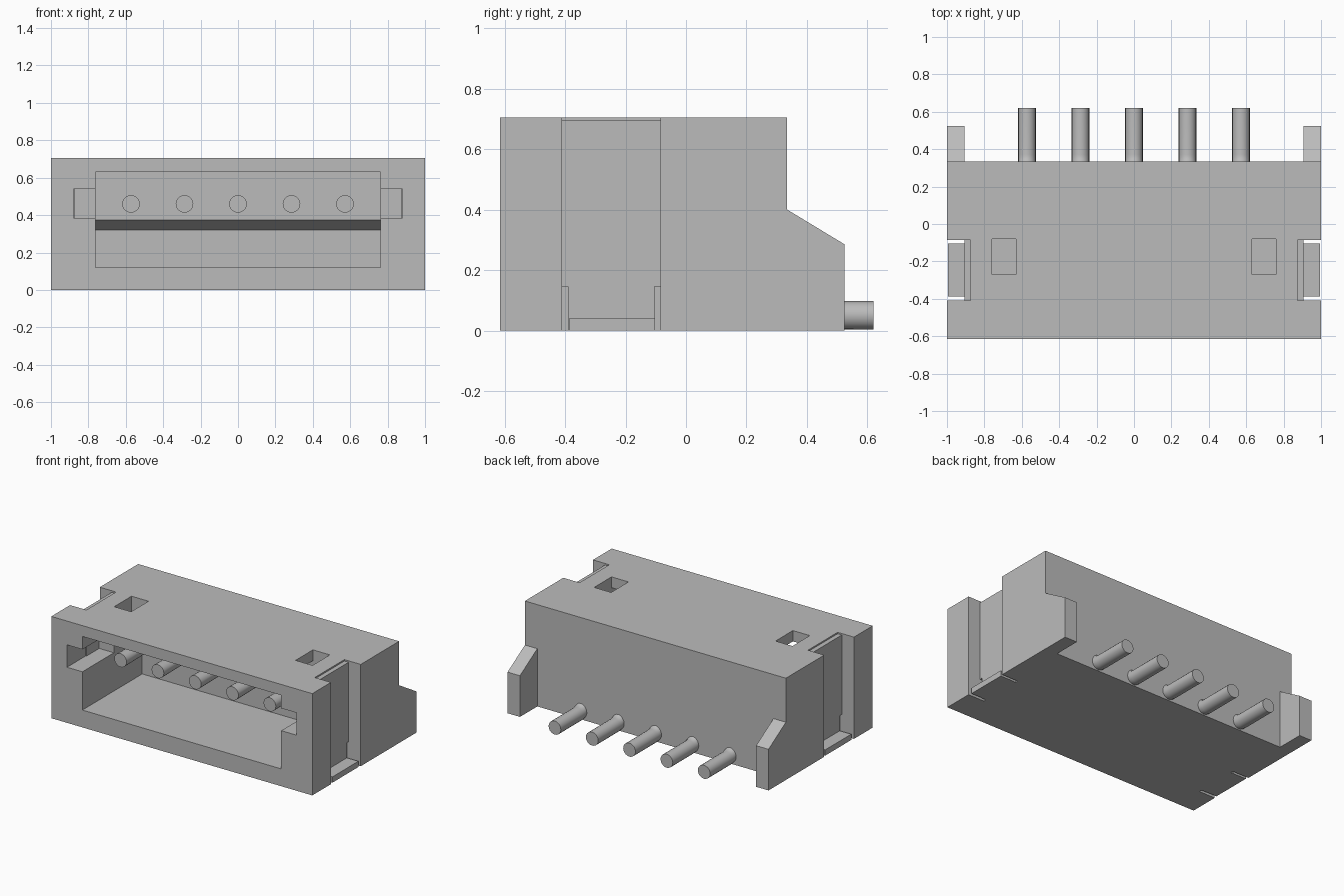
import bpy, bmesh, math

cube = bpy.data.objects.get("Cube")
if cube:
    bpy.data.objects.remove(cube, do_unlink=True)

grey = bpy.data.materials.new("plain_grey")
grey.use_nodes = True
colour = (0.5, 0.5, 0.5, 1)
grey.diffuse_color = colour
grey.node_tree.nodes["Principled BSDF"].inputs["Base Color"].default_value = colour


def extrude_x(name, profile, x0, x1):
    """Prism from a profile of (y, z) points, running from x0 to x1."""
    bm = bmesh.new()
    face = bm.faces.new([bm.verts.new((x0, y, z)) for y, z in profile])
    side = bmesh.ops.extrude_face_region(bm, geom=[face])["geom"]
    moved = [v for v in side if isinstance(v, bmesh.types.BMVert)]
    bmesh.ops.translate(bm, verts=moved, vec=(x1 - x0, 0, 0))
    bmesh.ops.recalc_face_normals(bm, faces=bm.faces)
    mesh = bpy.data.meshes.new(name)
    bm.to_mesh(mesh)
    bm.free()
    mesh.materials.append(grey)
    obj = bpy.data.objects.new(name, mesh)
    bpy.context.collection.objects.link(obj)
    return obj


def box(name, x, y, z):
    x0, x1 = sorted(x)
    profile = [(y[0], z[0]), (y[1], z[0]), (y[1], z[1]), (y[0], z[1])]
    return extrude_x(name, profile, x0, x1)


def combine(target, tool, operation):
    """Apply a boolean and remove the tool."""
    mod = target.modifiers.new("cut", "BOOLEAN")
    mod.operation, mod.solver, mod.object = operation, "EXACT", tool
    tool.hide_render = True
    bpy.context.view_layer.objects.active = target
    bpy.ops.object.modifier_apply(modifier=mod.name)
    bpy.data.objects.remove(tool, do_unlink=True)


# Housing: a middle block with a stepped cheek at each end
FRONT, BACK, TOP = -0.615, 0.335, 0.705
housing = box("housing", (-1, 1), (FRONT, BACK), (0, TOP))
for s in (-1, 1):
    cheek = [(0.2, 0), (0.525, 0), (0.525, 0.285), (BACK, 0.4), (0.2, 0.4)]
    x0, x1 = sorted((s * 0.905, s))
    combine(housing, extrude_x("cheek", cheek, x0, x1), "UNION")

# Front socket, deeper below a sloping ledge
socket = [(-0.7, 0.12), (0.04, 0.12), (0.04, 0.32),
          (-0.08, 0.375), (-0.08, 0.63), (-0.7, 0.63)]
combine(housing, extrude_x("socket", socket, -0.762, 0.762), "DIFFERENCE")

# Key slots, top windows and side recesses
for s in (-1, 1):
    cuts = [((0.7, 0.88), (-0.7, -0.27), (0.385, 0.54)),
            ((0.63, 0.76), (-0.27, -0.08), (0.55, 0.8)),
            ((0.875, 1.1), (-0.41, -0.085), (-0.1, 0.8))]
    for x, y, z in cuts:
        combine(housing, box("cutter", [s * v for v in x], y, z), "DIFFERENCE")

# Side solder tabs: upright plate with a narrowed base and a flat foot
plate = [(-0.39, 0), (-0.105, 0), (-0.105, 0.145), (-0.085, 0.145),
         (-0.085, 0.695), (-0.41, 0.695), (-0.41, 0.145), (-0.39, 0.145)]
for s, side in ((-1, "right"), (1, "left")):
    x0, x1 = sorted((s * 0.875, s * 0.907))
    tab = extrude_x(side + "_tab", plate, x0, x1)
    foot = box("foot", (s * 0.89, s * 0.995), (-0.388, -0.103), (0, 0.04))
    combine(tab, foot, "UNION")

# Bent round pins
RADIUS, BEND = 0.047, 0.1
path = [(-0.47, 0.46), (0.27, 0.46)]
for i in range(9):
    a = math.radians(90 * i / 8)
    path.append((0.27 + BEND * (1 - math.cos(a)), 0.05 + BEND * (1 - math.sin(a))))
path.append((0.62, 0.05))
for n in range(5):
    curve = bpy.data.curves.new("pin", "CURVE")
    curve.dimensions = "3D"
    curve.bevel_depth, curve.bevel_resolution = RADIUS, 8
    curve.use_fill_caps = True
    spline = curve.splines.new("POLY")
    spline.points.add(len(path) - 1)
    for point, (y, z) in zip(spline.points, path):
        point.co = ((n - 2) * 0.286, y, z, 1)
    curve.materials.append(grey)
    pin = bpy.data.objects.new(f"pin_{n + 1}", curve)
    bpy.context.collection.objects.link(pin)
    bpy.ops.object.select_all(action="DESELECT")
    pin.select_set(True)
    bpy.context.view_layer.objects.active = pin
    bpy.ops.object.convert(target="MESH")
    bpy.ops.object.shade_smooth_by_angle(angle=math.radians(35))
